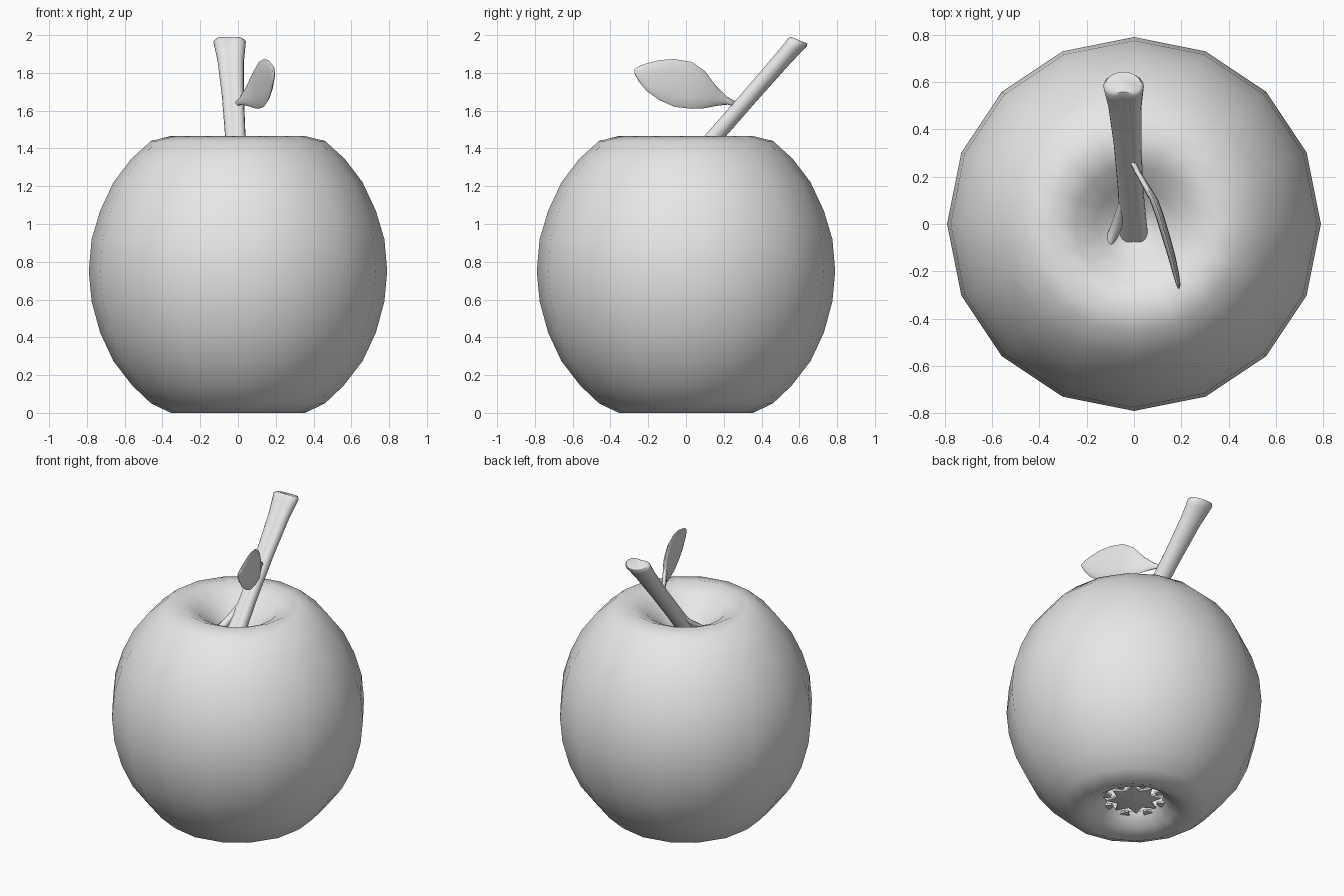
import bpy, bmesh
from math import sin, cos, pi, radians
from mathutils import Vector

if "Cube" in bpy.data.objects:
    bpy.data.objects.remove(bpy.data.objects["Cube"], do_unlink=True)

grey = bpy.data.materials.new("plain_grey")
grey.use_nodes = True
grey.diffuse_color = (0.8, 0.8, 0.8, 1)
grey.node_tree.nodes["Principled BSDF"].inputs["Base Color"].default_value = (0.8, 0.8, 0.8, 1)


def loft(name, rings, angle=60, cap_start=True, cap_end=True):
    """Skin a list of equal-length point rings into one object."""
    bm = bmesh.new()
    rows = [[bm.verts.new(p) for p in ring] for ring in rings]
    n = len(rows[0])
    for a, b in zip(rows, rows[1:]):
        for i in range(n):
            j = (i + 1) % n
            bm.faces.new((a[i], a[j], b[j], b[i]))
    if cap_start:
        bm.faces.new(rows[0][::-1])
    if cap_end:
        bm.faces.new(rows[-1])
    bmesh.ops.recalc_face_normals(bm, faces=bm.faces)
    mesh = bpy.data.meshes.new(name)
    bm.to_mesh(mesh)
    bm.free()
    mesh.materials.append(grey)
    obj = bpy.data.objects.new(name, mesh)
    bpy.context.collection.objects.link(obj)
    bpy.ops.object.select_all(action='DESELECT')
    obj.select_set(True)
    bpy.context.view_layer.objects.active = obj
    bpy.ops.object.shade_smooth_by_angle(angle=radians(angle))
    return obj


def circle(r, z, n=16, r_odd=None):
    """Flat ring; odd points may use another radius to make a star."""
    radii = (r, r if r_odd is None else r_odd)
    return [(radii[i % 2] * cos(2 * pi * i / n), radii[i % 2] * sin(2 * pi * i / n), z)
            for i in range(n)]


# Fruit body: sixteen-sided lathe with a dimple at both ends
profile = [(0.18, 0.11), (0.195, 0.085), (0.26, 0.035), (0.355, 0.0), (0.46, 0.05),
           (0.56, 0.145), (0.66, 0.275), (0.73, 0.425), (0.775, 0.59), (0.79, 0.75),
           (0.775, 0.92), (0.73, 1.07), (0.66, 1.22), (0.565, 1.345), (0.46, 1.44),
           (0.35, 1.467), (0.25, 1.42), (0.16, 1.34), (0.08, 1.27), (0.02, 1.24)]
loft("fruit_body", [circle(r, z) for r, z in profile], 70, cap_start=False)

# Blossom end: pleated star set in the lower dimple
loft("blossom_star", [circle(0.02, 0.11), circle(0.18, 0.10, r_odd=0.115),
                      circle(0.17, 0.09, r_odd=0.11), circle(0.02, 0.075)], 15)
# Small teeth around the star
for k in range(8):
    a = 2 * pi * (k + 0.5) / 8
    out, side = Vector((cos(a), sin(a), 0)), Vector((-sin(a), cos(a), 0))
    loft("blossom_tooth", [[out * r + side * s * w + Vector((0, 0, z))
                            for s, z in ((-1, 0.10), (1, 0.10), (1, 0.085), (-1, 0.085))]
                           for r, w in ((0.19, 0.03), (0.15, 0.012))], 30)

# Stem: leaning, flared at the tip, with a groove along its upper side
base, tip = Vector((0.0, -0.06, 1.23)), Vector((-0.045, 0.592, 1.976))
low_up, tip_up = Vector((0, -0.757, 0.653)), Vector((0, -0.92, 0.38))
rings = []
for t, rx, ry in ((0, 0.06, 0.055), (0.3, 0.054, 0.05), (0.6, 0.058, 0.05),
                  (0.85, 0.07, 0.053), (0.95, 0.082, 0.058), (0.985, 0.086, 0.063),
                  (1, 0.074, 0.055)):
    up = low_up.lerp(tip_up, max(0, (t - 0.8) / 0.2)).normalized()
    ring = []
    for i in range(20):
        a = 2 * pi * i / 20
        dent = 1 - 0.35 * max(0, sin(a)) ** 6
        ring.append(base.lerp(tip, t) + Vector((rx * cos(a) * dent, 0, 0)) + up * ry * sin(a) * dent)
    rings.append(ring)
loft("stem", rings, 50)

# Root ridge where the stem spreads into the dimple
path = ((-0.035, 0.12, 1.44, 0.02), (-0.06, 0.03, 1.36, 0.025),
        (-0.09, -0.05, 1.30, 0.025), (-0.13, -0.13, 1.30, 0.012))
loft("stem_root", [[(x + r * cos(i * pi / 4), y, z + r * sin(i * pi / 4)) for i in range(8)]
                   for x, y, z, r in path])

# Leaf with its stalk: lens-shaped sections of y, x, low z, high z, half thickness
sections = [(0.28, -0.015, 1.615, 1.64, 0.012), (0.22, 0.015, 1.632, 1.672, 0.013),
            (0.16, 0.05, 1.625, 1.73, 0.016), (0.10, 0.085, 1.613, 1.81, 0.018),
            (0.03, 0.11, 1.61, 1.858, 0.018), (-0.06, 0.137, 1.62, 1.873, 0.018),
            (-0.14, 0.16, 1.655, 1.868, 0.016), (-0.21, 0.177, 1.705, 1.85, 0.013),
            (-0.25, 0.186, 1.755, 1.835, 0.01), (-0.272, 0.19, 1.795, 1.82, 0.005)]
rings = []
for y, x, lo, hi, w in sections:
    mid, half = (lo + hi) / 2, (hi - lo) / 2
    rings.append([(x + w * cos(i * pi / 6), y, mid + half * sin(i * pi / 6)) for i in range(12)])
loft("leaf", rings, 60)
